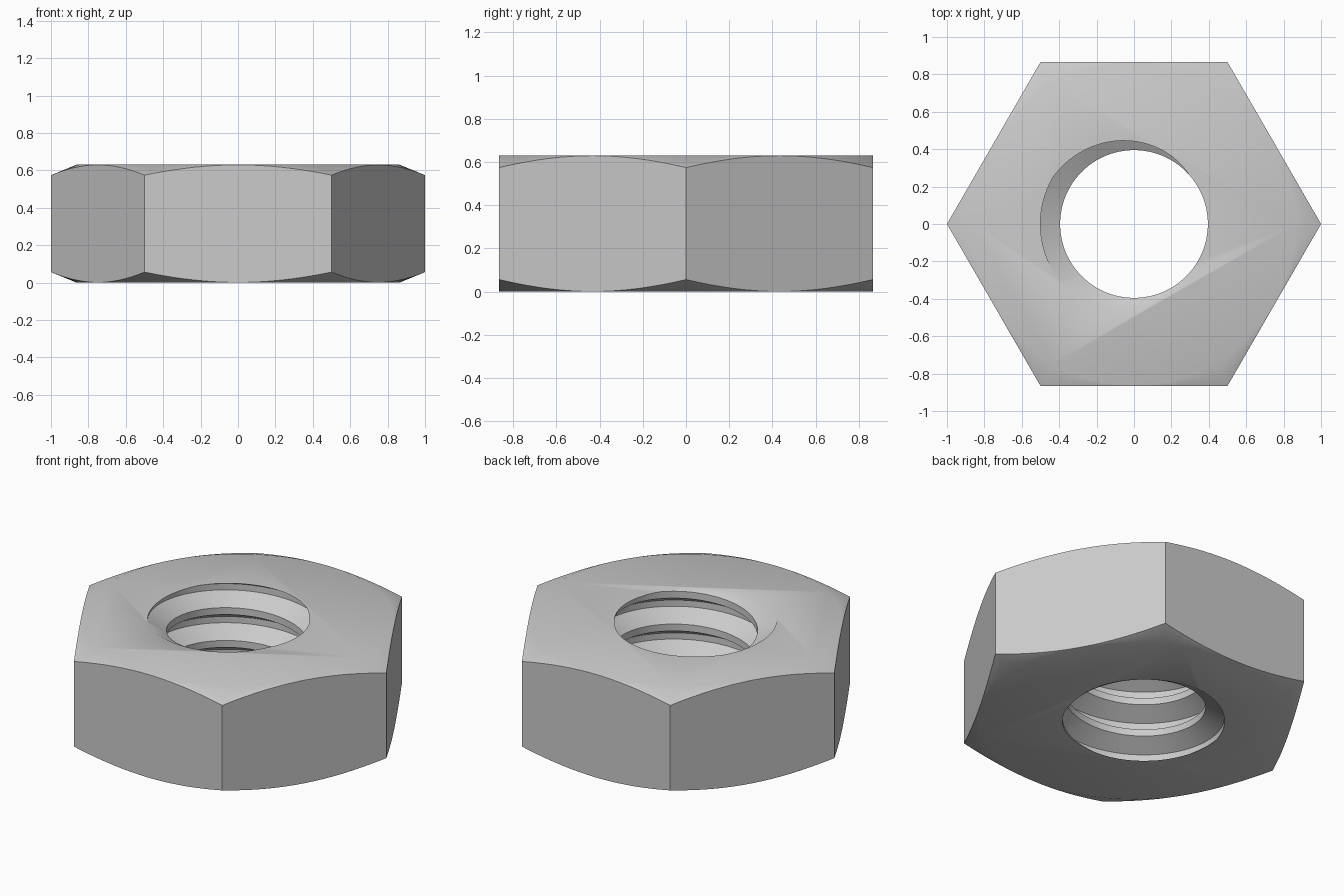
import bpy, bmesh, math

if "Cube" in bpy.data.objects:
    bpy.data.objects.remove(bpy.data.objects["Cube"])

H = 0.63                      # nut height
PITCH = 0.2                   # thread pitch
MINOR, MAJOR = 0.395, 0.5     # thread radii
SEG = 96


def make_object(name, bm):
    bmesh.ops.recalc_face_normals(bm, faces=bm.faces[:])
    mesh = bpy.data.meshes.new(name)
    bm.to_mesh(mesh)
    bm.free()
    obj = bpy.data.objects.new(name, mesh)
    bpy.context.collection.objects.link(obj)
    return obj


def ring(bm, radius, z, count):
    return [bm.verts.new((radius * math.cos(2 * math.pi * i / count),
                          radius * math.sin(2 * math.pi * i / count), z))
            for i in range(count)]


def stack(name, profile, count):
    """Closed solid from stacked regular polygons."""
    bm = bmesh.new()
    rings = [ring(bm, r, z, count) for r, z in profile]
    for a, b in zip(rings, rings[1:]):
        for i in range(count):
            j = (i + 1) % count
            bm.faces.new((a[i], a[j], b[j], b[i]))
    bm.faces.new(rings[0][::-1])
    bm.faces.new(rings[-1])
    return make_object(name, bm)


def thread_cutter():
    """Helical tube, trimmed flat and capped beyond both nut faces."""
    bm = bmesh.new()
    start = H - PITCH * 218 / 360
    tooth = [(0, MAJOR), (0.038, MAJOR), (0.098, MINOR), (0.14, MINOR)]
    rows = [(start + k * PITCH + u, r) for k in range(-6, 4) for u, r in tooth]
    grid = []
    for i in range(SEG + 1):
        t = 2 * math.pi * (i % SEG) / SEG
        grid.append([bm.verts.new((r * math.cos(t), r * math.sin(t), u + PITCH * i / SEG))
                     for u, r in rows])
    for a, b in zip(grid, grid[1:]):
        for k in range(len(rows) - 1):
            bm.faces.new((a[k], b[k], b[k + 1], a[k + 1]))
    bmesh.ops.remove_doubles(bm, verts=bm.verts[:], dist=1e-4)
    for z, n in ((-0.03, -1), (H + 0.03, 1)):
        bmesh.ops.bisect_plane(bm, geom=bm.verts[:] + bm.edges[:] + bm.faces[:],
                               plane_co=(0, 0, z), plane_no=(0, 0, n), clear_outer=True)
    edges = [e for e in bm.edges if e.is_boundary]
    bmesh.ops.holes_fill(bm, edges=edges, sides=0)
    return make_object("thread_cutter", bm)


def apply_boolean(obj, cutter, operation):
    cutter.hide_render = True
    mod = obj.modifiers.new(operation.lower(), 'BOOLEAN')
    mod.operation = operation
    mod.solver = 'EXACT'
    mod.object = cutter
    bpy.context.view_layer.objects.active = obj
    bpy.ops.object.modifier_apply(modifier=mod.name)
    bpy.data.objects.remove(cutter)


# Hexagonal blank
nut = stack("hex_nut", [(1, -0.1), (1, H + 0.1)], 6)

# Conical chamfer on both faces
drop = 0.41 * (1.1 - 0.864)
chamfer = stack("chamfer_cutter",
                [(0.864, 0), (1.1, drop), (1.1, H - drop), (0.864, H)], SEG)
apply_boolean(nut, chamfer, 'INTERSECT')

# Threaded hole
apply_boolean(nut, thread_cutter(), 'DIFFERENCE')

# Smooth shading with sharp edges
bpy.ops.object.select_all(action='DESELECT')
nut.select_set(True)
bpy.context.view_layer.objects.active = nut
bpy.ops.object.shade_smooth_by_angle(angle=math.radians(33))
